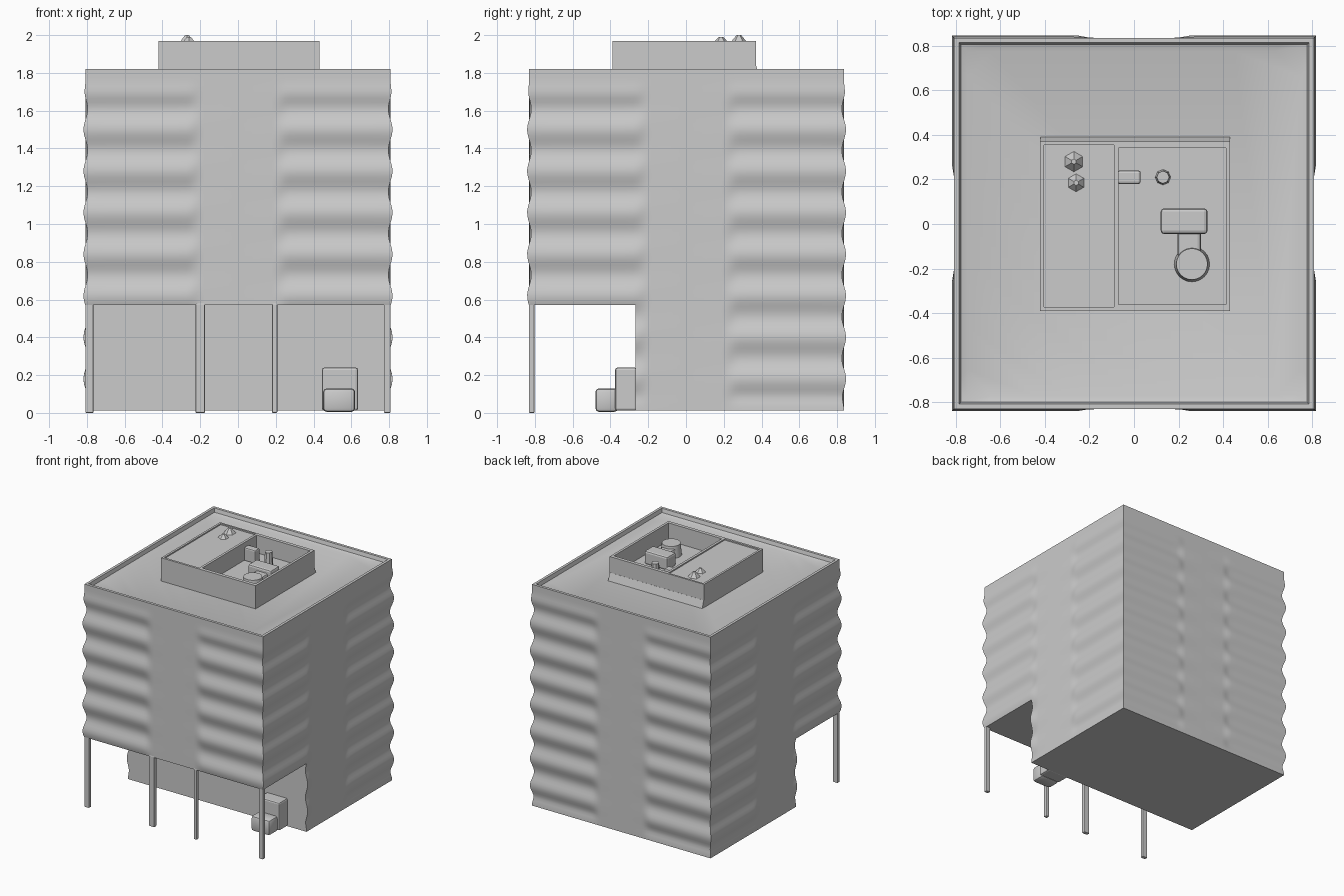
import bpy, bmesh, math

if "Cube" in bpy.data.objects:
    bpy.data.objects.remove(bpy.data.objects["Cube"])


def make_object(name, bm):
    bmesh.ops.recalc_face_normals(bm, faces=bm.faces)
    mesh = bpy.data.meshes.new(name)
    bm.to_mesh(mesh)
    bm.free()
    ob = bpy.data.objects.new(name, mesh)
    bpy.context.collection.objects.link(ob)
    return ob


def box(name, x0, x1, y0, y1, z0, z1, bevel=0.0):
    bm = bmesh.new()
    bmesh.ops.create_cube(bm, size=1)
    for v in bm.verts:
        v.co = ((x0 + x1) / 2 + v.co.x * (x1 - x0),
                (y0 + y1) / 2 + v.co.y * (y1 - y0),
                (z0 + z1) / 2 + v.co.z * (z1 - z0))
    if bevel:
        bmesh.ops.bevel(bm, geom=bm.edges[:], offset=bevel, segments=2,
                        profile=0.5, affect='EDGES')
    return make_object(name, bm)


def cone(name, x, y, z0, z1, r0, r1, sides=24):
    bm = bmesh.new()
    bmesh.ops.create_cone(bm, cap_ends=True, segments=sides,
                          radius1=r0, radius2=r1, depth=z1 - z0)
    bmesh.ops.translate(bm, verts=bm.verts, vec=(x, y, (z0 + z1) / 2))
    return make_object(name, bm)


def activate(ob):
    bpy.ops.object.select_all(action='DESELECT')
    bpy.context.view_layer.objects.active = ob
    ob.select_set(True)


def smooth(ob, angle=35):
    activate(ob)
    bpy.ops.object.shade_smooth_by_angle(angle=math.radians(angle))


def cut(ob, *bounds):
    cutter = box("cutter", *bounds)
    cutter.hide_render = True
    mod = ob.modifiers.new("cut", 'BOOLEAN')
    mod.operation = 'DIFFERENCE'
    mod.object = cutter
    activate(ob)
    bpy.ops.object.modifier_apply(modifier=mod.name)
    bpy.data.objects.remove(cutter)


def step(t):
    t = max(0.0, min(1.0, t))
    return t * t * (3 - 2 * t)


# Tower: floor-by-floor ripples beside a flat central strip on each wall
HX, HY, TOP = 0.807, 0.833, 1.82
TS = [-1, -0.85, -0.6, -0.4, -0.34, -0.31, -0.28, -0.25, -0.22, 0,
      0.22, 0.25, 0.28, 0.31, 0.34, 0.4, 0.6, 0.85]


def ripple(z, t):
    wave = math.cos(2 * math.pi * (z - 1.5) / 0.22)
    fade = step((1.78 - z) / 0.15) * step((z - 0.01) / 0.1)
    return 0.011 * wave * fade * step((abs(t) - 0.23) / 0.1)


def ring(bm, z, inset=0.0, wavy=True):
    pts = ([(t, -1) for t in TS] + [(1, t) for t in TS]
           + [(-t, 1) for t in TS] + [(-1, -t) for t in TS])
    out = []
    for u, v in pts:
        x, y = u * (HX - inset), v * (HY - inset)
        if wavy and abs(u) == 1:
            x += u * ripple(z, v)
        if wavy and abs(v) == 1:
            y += v * ripple(z, u)
        out.append(bm.verts.new((x, y + 0.003, z)))
    return out


bm = bmesh.new()
N = 82
rings = [ring(bm, 0.012 + (TOP - 0.012) * i / N) for i in range(N + 1)]
rings += [ring(bm, TOP, 0.022, False), ring(bm, 1.79, 0.03, False),
          ring(bm, 1.78, 0.06, False)]
bm.faces.new(rings[0])
bm.faces.new(rings[-1])
for a, b in zip(rings, rings[1:]):
    for i in range(len(a)):
        j = (i + 1) % len(a)
        bm.faces.new((a[i], a[j], b[j], b[i]))
tower = make_object("tower", bm)

# Open ground-floor recess
cut(tower, -1, 1, -1, -0.268, -0.1, 0.57)
smooth(tower)

# Slim columns along the front
for x0, x1 in [(-0.808, -0.765), (-0.225, -0.175), (0.18, 0.208), (0.772, 0.808)]:
    box("front_column", x0, x1, -0.832, -0.802, 0.0, 0.58, 0.005)

# Stepped entrance block
box("entrance_upper", 0.445, 0.635, -0.375, -0.26, 0.012, 0.24, 0.012)
smooth(box("entrance_lower", 0.45, 0.62, -0.48, -0.36, 0.005, 0.13, 0.02))

# Penthouse with equipment well
pent = box("penthouse", -0.422, 0.432, -0.39, 0.37, 1.77, 1.97)
cut(pent, -0.07, 0.412, -0.362, 0.342, 1.825, 2.1)
cut(pent, -0.405, -0.09, -0.372, 0.355, 1.96, 2.1)

# Sloped flashing behind the penthouse
flash = box("roof_flashing", -0.42, 0.43, 0.36, 0.395, 1.77, 1.84)
for v in flash.data.vertices:
    if v.co.z > 1.8 and v.co.y > 0.38:
        v.co.y = 0.371

# Rooftop equipment inside the well
box("cooling_unit", 0.12, 0.33, -0.045, 0.07, 1.82, 1.93, 0.015)
box("duct", 0.195, 0.30, -0.15, -0.03, 1.82, 1.90, 0.015)
smooth(cone("tank", 0.26, -0.18, 1.82, 1.92, 0.08, 0.07))
box("pipe_box", -0.075, 0.03, 0.18, 0.24, 1.82, 1.93, 0.01)
cone("vent_pipe", 0.13, 0.21, 1.82, 1.94, 0.035, 0.028, 8)

# Small vents on the penthouse roof
cone("roof_vent", -0.27, 0.28, 1.955, 2.0, 0.05, 0.012, 6)
cone("roof_vent", -0.26, 0.185, 1.955, 1.99, 0.045, 0.012, 6)
